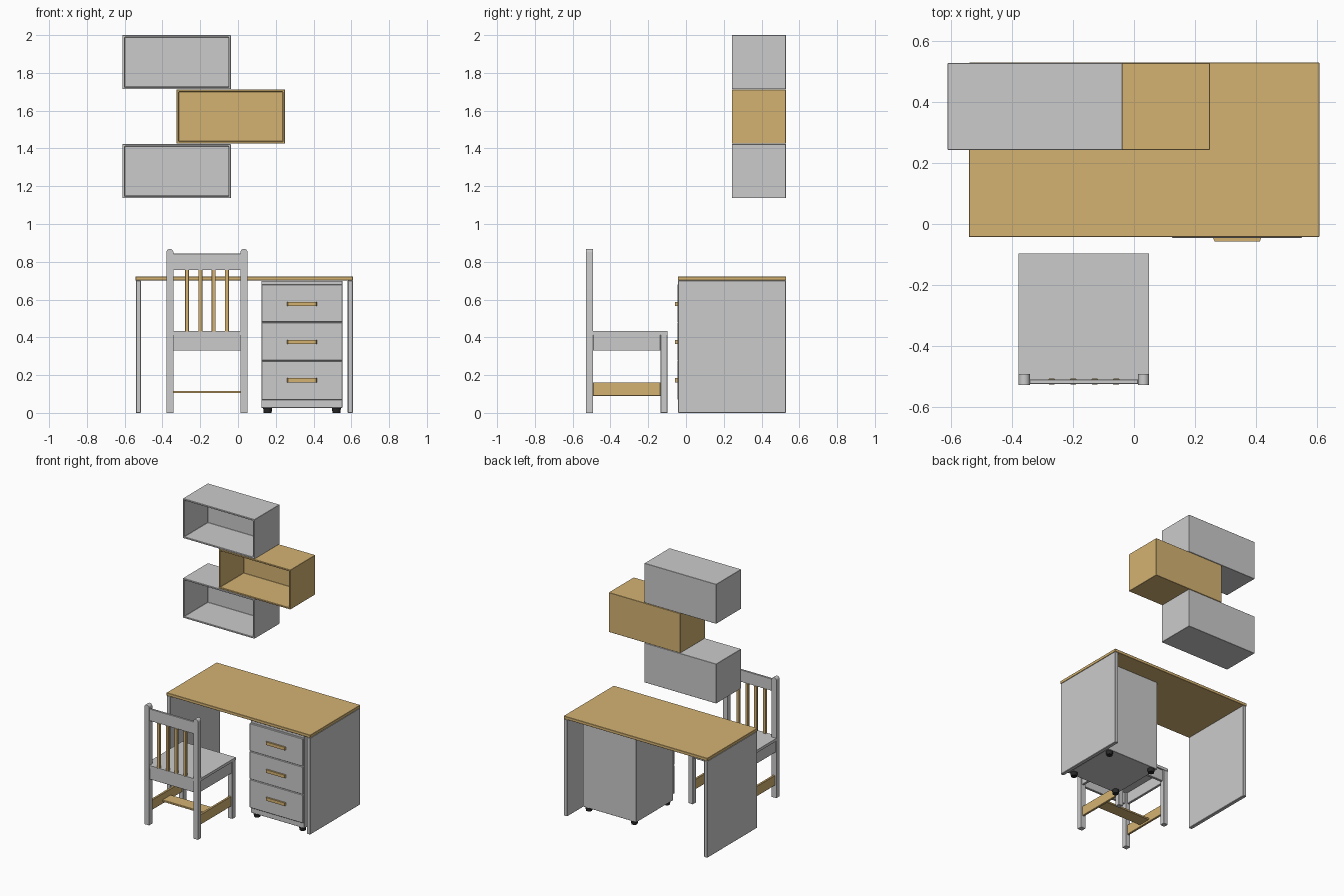
import bpy, bmesh, math

if "Cube" in bpy.data.objects:
    bpy.data.objects.remove(bpy.data.objects["Cube"])


def material(name, color):
    m = bpy.data.materials.new(name)
    m.diffuse_color = color
    m.use_nodes = True
    m.node_tree.nodes["Principled BSDF"].inputs["Base Color"].default_value = m.diffuse_color
    return m


WOOD = material("wood", (0.66, 0.45, 0.17, 1))
BLACK = material("black_plastic", (0.02, 0.02, 0.02, 1))


def finish(name, bm, mat=None, bevel=0):
    bmesh.ops.recalc_face_normals(bm, faces=bm.faces)
    me = bpy.data.meshes.new(name)
    bm.to_mesh(me)
    bm.free()
    ob = bpy.data.objects.new(name, me)
    bpy.context.collection.objects.link(ob)
    if mat:
        me.materials.append(mat)
    if bevel:
        b = ob.modifiers.new("Bevel", 'BEVEL')
        b.width, b.segments = bevel, 1
    return ob


def box_mesh(x, y, z):
    bm = bmesh.new()
    bmesh.ops.create_cube(bm, size=1)
    for v in bm.verts:
        v.co = [(a + b) / 2 + c * (b - a) for (a, b), c in zip((x, y, z), v.co)]
    return bm


def box(name, x, y, z, mat=None, bevel=0.0015):
    return finish(name, box_mesh(x, y, z), mat, bevel)


def prism(name, points, direction, mat=None, bevel=0):
    """Extrude a closed outline along a direction."""
    bm = bmesh.new()
    face = bm.faces.new([bm.verts.new(p) for p in points])
    res = bmesh.ops.extrude_face_region(bm, geom=[face])
    verts = [g for g in res["geom"] if isinstance(g, bmesh.types.BMVert)]
    bmesh.ops.translate(bm, verts=verts, vec=direction)
    # keep the starting cap so the solid is closed
    if not face.is_valid or len(face.link_edges if hasattr(face, "link_edges") else face.edges) == 0:
        bm.faces.new([v for v in bm.verts if v not in verts])
    return finish(name, bm, mat, bevel)


def smooth(ob):
    bpy.ops.object.select_all(action='DESELECT')
    bpy.context.view_layer.objects.active = ob
    ob.select_set(True)
    bpy.ops.object.shade_smooth_by_angle(angle=math.radians(35))


# Wall shelves: open-fronted boxes
def shelf(name, x0, z0, mat=None):
    bm = box_mesh((x0, x0 + 0.574), (0.243, 0.529), (z0, z0 + 0.286))
    front = min(bm.faces, key=lambda f: f.calc_center_median().y)
    bmesh.ops.inset_region(bm, faces=[front], thickness=0.016)
    res = bmesh.ops.extrude_discrete_faces(bm, faces=[front])
    bmesh.ops.translate(bm, verts=res["faces"][0].verts, vec=(0, 0.27, 0))
    finish(name, bm, mat, 0.0015)


shelf("lower_shelf", -0.612, 1.137)
shelf("middle_shelf", -0.325, 1.4255, WOOD)
shelf("upper_shelf", -0.612, 1.714)

# Desk
box("desk_top", (-0.542, 0.609), (-0.043, 0.53), (0.701, 0.722), WOOD)
box("desk_left_panel", (-0.541, -0.514), (-0.042, 0.529), (0, 0.701), None, 0.003)
box("desk_right_panel", (0.581, 0.608), (-0.042, 0.529), (0, 0.701), None, 0.003)

# Drawer unit
box("drawer_cabinet", (0.124, 0.553), (-0.03, 0.39), (0.027, 0.699))
for i, z in enumerate((0.069, 0.277, 0.480)):
    top = (0.275, 0.478, 0.681)[i]
    box(f"drawer_front_{i + 1}", (0.124, 0.553), (-0.046, -0.03), (z, top), None, 0.003)
    hz = 0.173 + 0.2015 * i
    # handle with chamfered front corners
    prism(f"drawer_handle_{i + 1}",
          [(0.26, -0.046, hz - 0.011), (0.265, -0.058, hz - 0.011),
           (0.413, -0.058, hz - 0.011), (0.418, -0.046, hz - 0.011)],
          (0, 0, 0.022), WOOD)

# Cabinet feet
for i, (x, y) in enumerate([(0.157, -0.005), (0.521, -0.005), (0.157, 0.365), (0.521, 0.365)]):
    bm = bmesh.new()
    bmesh.ops.create_cone(bm, cap_ends=True, segments=24, radius1=0.021, radius2=0.024, depth=0.027)
    bmesh.ops.translate(bm, verts=bm.verts, vec=(x, y, 0.0135))
    smooth(finish(f"cabinet_foot_{i + 1}", bm, BLACK))

# Chair legs, side aprons and side stretchers, mirrored about the chair's centre
CX = -0.1645
for side, s in (("left", -1), ("right", 1)):
    def span(a, b):
        return tuple(sorted((CX + s * a, CX + s * b)))
    # back post with a rounded top
    xc, r = CX + s * 0.196, 0.0185
    outline = [(xc - r, -0.529, 0), (xc + r, -0.529, 0)]
    outline += [(xc + r * math.cos(math.pi * k / 12), -0.529, 0.850 + r * math.sin(math.pi * k / 12))
                for k in range(13)]
    smooth(prism(f"{side}_back_post", outline, (0, 0.037, 0)))
    box(f"{side}_front_leg", span(0.178, 0.2145), (-0.135, -0.098), (0, 0.414), None, 0.002)
    box(f"{side}_seat_apron", span(0.19, 0.208), (-0.492, -0.135), (0.33, 0.414))
    box(f"{side}_stretcher", span(0.188, 0.204), (-0.492, -0.135), (0.09, 0.162), WOOD)

# Seat, notched around the back posts
L, R = CX - 0.2145, CX + 0.2145
seat = [(L, -0.097), (L, -0.492), (L + 0.037, -0.492), (L + 0.037, -0.526),
        (R - 0.037, -0.526), (R - 0.037, -0.492), (R, -0.492), (R, -0.097)]
prism("seat", [(x, y, 0.413) for x, y in seat], (0, 0, 0.02))

# Cross pieces
inner = (CX - 0.178, CX + 0.178)
box("back_seat_apron", inner, (-0.52, -0.502), (0.33, 0.414))
box("front_seat_apron", inner, (-0.125, -0.107), (0.33, 0.414))
box("centre_stretcher", (CX - 0.19, CX + 0.19), (-0.36, -0.265), (0.104, 0.117), WOOD)
box("back_rest_rail", inner, (-0.525, -0.511), (0.756, 0.843))
for i in range(4):
    x = CX + (i - 1.5) * 0.0705
    box(f"back_slat_{i + 1}", (x - 0.0105, x + 0.0105), (-0.527, -0.508), (0.43, 0.757), WOOD)
